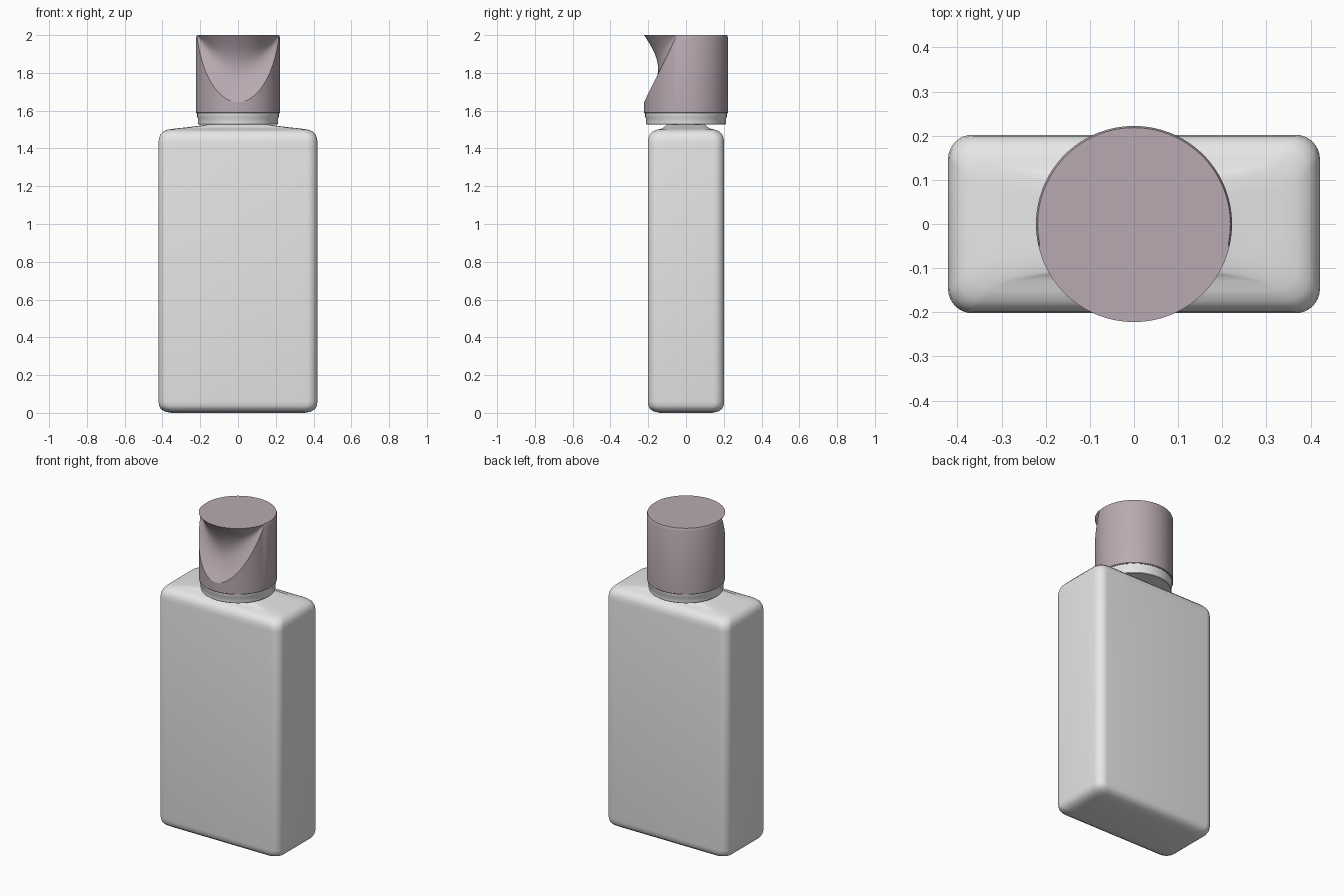
import bpy
import bmesh
from math import sin, cos, pi, tau, radians

cube = bpy.data.objects.get("Cube")
if cube:
    bpy.data.objects.remove(cube, do_unlink=True)


def material(name, rgb):
    m = bpy.data.materials.new(name)
    m.use_nodes = True
    m.diffuse_color = (*rgb, 1)
    m.node_tree.nodes["Principled BSDF"].inputs["Base Color"].default_value = (*rgb, 1)
    return m


white = material("soft white plastic", (0.8, 0.8, 0.8))
mauve = material("dusty mauve plastic", (0.48, 0.40, 0.44))


def loft(name, rings, mat, angle=35):
    """Skin a stack of closed rings and cap both ends."""
    bm = bmesh.new()
    loops = [[bm.verts.new(p) for p in ring] for ring in rings]
    n = len(loops[0])
    for low, high in zip(loops, loops[1:]):
        for i in range(n):
            j = (i + 1) % n
            bm.faces.new((low[i], low[j], high[j], high[i]))
    bm.faces.new(loops[0][::-1])
    bm.faces.new(loops[-1])
    bmesh.ops.recalc_face_normals(bm, faces=bm.faces)
    mesh = bpy.data.meshes.new(name)
    bm.to_mesh(mesh)
    bm.free()
    mesh.materials.append(mat)
    obj = bpy.data.objects.new(name, mesh)
    bpy.context.collection.objects.link(obj)
    bpy.ops.object.select_all(action="DESELECT")
    obj.select_set(True)
    bpy.context.view_layer.objects.active = obj
    bpy.ops.object.shade_smooth_by_angle(angle=radians(angle))
    return obj


def rounded_rect(hx, hy, z, r=0.055, steps=8):
    pts = []
    for k, (sx, sy) in enumerate([(1, 1), (-1, 1), (-1, -1), (1, -1)]):
        for s in range(steps + 1):
            a = (k + s / steps) * pi / 2
            pts.append((sx * (hx - r) + r * cos(a), sy * (hy - r) + r * sin(a), z))
    return pts


def circle(r, z, n=96):
    return [(r * cos(tau * i / n), r * sin(tau * i / n), z) for i in range(n)]


# Bottle body: height, half width, half depth
body = [
    (0, 0.35, 0.135), (0.006, 0.385, 0.168), (0.02, 0.408, 0.19),
    (0.036, 0.417, 0.199), (0.06, 0.421, 0.202),
    (1.43, 0.421, 0.202), (1.455, 0.418, 0.199), (1.475, 0.41, 0.191),
    (1.491, 0.395, 0.175), (1.5, 0.37, 0.15), (1.505, 0.335, 0.128),
    (1.513, 0.26, 0.115), (1.521, 0.2, 0.107), (1.526, 0.17, 0.1),
]
loft("bottle_body", [rounded_rect(hx, hy, z) for z, hx, hy in body], white, 60)

# Neck and collar under the cap
loft("neck", [circle(0.1, 1.5), circle(0.1, 1.56)], white)
collar = [(0.209, 1.527), (0.212, 1.53), (0.212, 1.56), (0.216, 1.567), (0.216, 1.59)]
loft("collar", [circle(r, z) for r, z in collar], white)

# Flip cap with a thumb scoop in the front
R, BASE, TOP, LOW, STEPS, N = 0.222, 1.585, 2.0, 1.645, 18, 128


def rim_height(a):
    """Lower edge of the scoop at angle a from the front."""
    return min(LOW + (1 - cos(a)) * R * 2.02, TOP - 0.012)


def cap_point(a, r, z):
    return (r * sin(a), -r * cos(a), z)


angles = [tau * i / N for i in range(N)]
rings = [[cap_point(a, R - 0.003, BASE) for a in angles],
         [cap_point(a, R, BASE + 0.004) for a in angles]]
for k in range(STEPS + 1):
    t = k / STEPS
    ring = []
    for a in angles:
        low = rim_height(a)
        span = TOP - low
        depth = 0.074 * sin(pi * t) * span / (TOP - LOW)
        if span < 0.013:
            depth = 0.004 * t
        ring.append(cap_point(a, R - depth, low + span * t))
    rings.append(ring)
loft("flip_cap", rings, mauve, 30)
